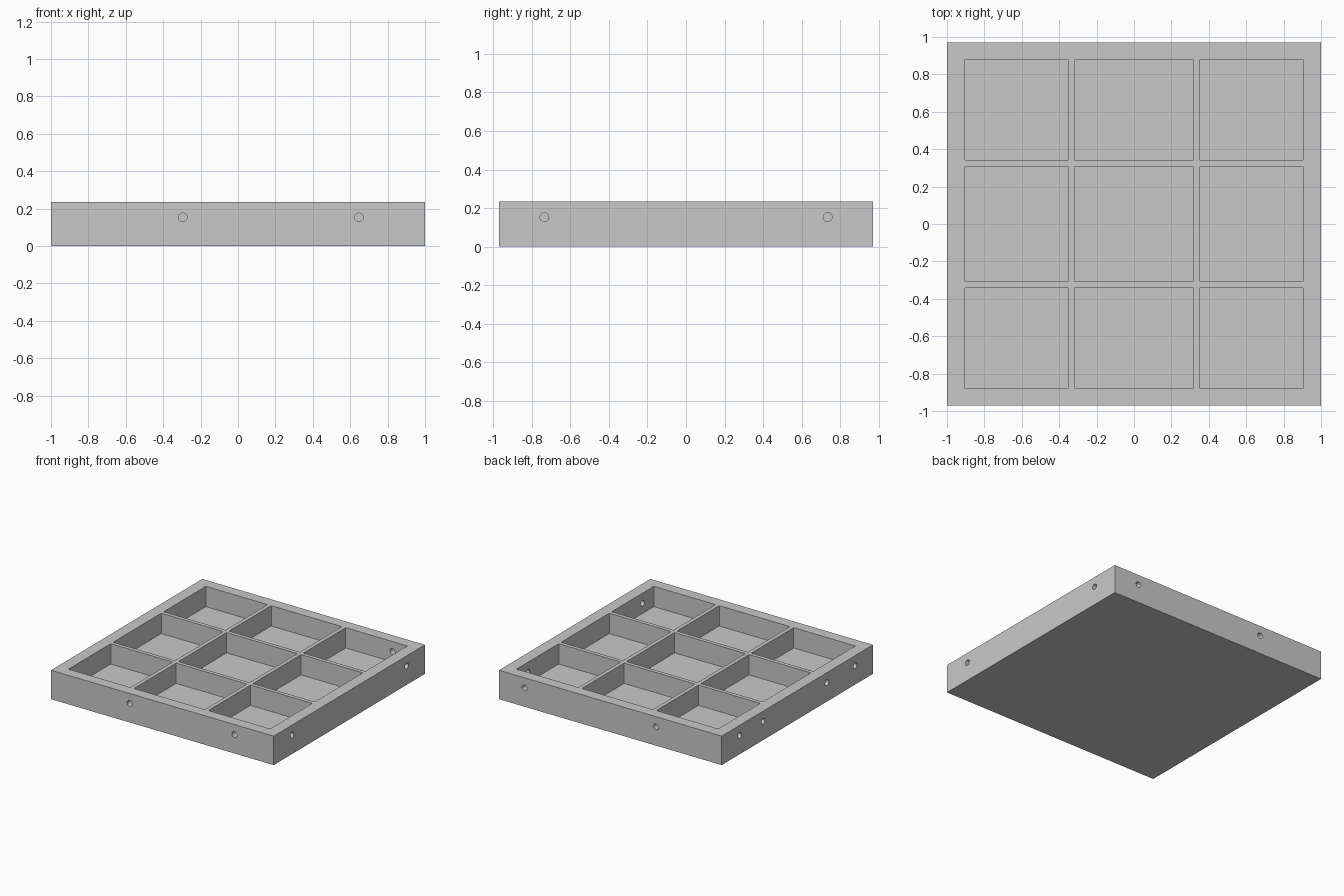
import bpy
import bmesh
from math import radians
from mathutils import Matrix, Vector

cube = bpy.data.objects.get("Cube")
if cube:
    bpy.data.objects.remove(cube, do_unlink=True)

HX, HY, HEIGHT, FLOOR = 1.0, 0.97, 0.235, 0.07
HOLE_Z, HOLE_R = 0.153, 0.023
BLIND, THROUGH = 0.06, 0.13      # hole depths

grey = bpy.data.materials.new("plain grey")
grey.use_nodes = True
colour = (0.584, 0.584, 0.584, 1)
grey.diffuse_color = colour
grey.node_tree.nodes["Principled BSDF"].inputs["Base Color"].default_value = colour


def add_box(bm, low, high, corner=0):
    """Box between two corners, optionally with rounded upright edges."""
    low, high = Vector(low), Vector(high)
    matrix = Matrix.Translation((low + high) / 2) @ Matrix.Diagonal((*(high - low), 1))
    verts = bmesh.ops.create_cube(bm, size=1, matrix=matrix)["verts"]
    if corner:
        edges = {e for v in verts for e in v.link_edges}
        upright = [e for e in edges if abs(e.verts[0].co.z - e.verts[1].co.z) > 0.01]
        bmesh.ops.bevel(bm, geom=upright, offset=corner, segments=2, profile=0.5,
                        affect="EDGES")


def add_hole(bm, point, inward, depth):
    """Round peg that starts just outside a wall and runs inward."""
    inward = Vector(inward)
    turn = inward.to_track_quat("Z", "Y").to_matrix().to_4x4()
    centre = Vector(point) + inward * (depth - 0.05) / 2
    bmesh.ops.create_cone(bm, cap_ends=True, segments=32, radius1=HOLE_R, radius2=HOLE_R,
                          depth=depth + 0.05, matrix=Matrix.Translation(centre) @ turn)


def make_object(name, bm):
    mesh = bpy.data.meshes.new(name)
    bmesh.ops.recalc_face_normals(bm, faces=bm.faces)
    bm.to_mesh(mesh)
    bm.free()
    mesh.materials.append(grey)
    obj = bpy.data.objects.new(name, mesh)
    bpy.context.collection.objects.link(obj)
    return obj


# Solid tray block
bm = bmesh.new()
add_box(bm, (-HX, -HY, 0), (HX, HY, HEIGHT))
tray = make_object("tray", bm)

# Three by three compartments
bm = bmesh.new()
for x0, x1 in ((-0.905, -0.35), (-0.318, 0.318), (0.35, 0.905)):
    for y0, y1 in ((-0.88, -0.34), (-0.308, 0.308), (0.34, 0.88)):
        add_box(bm, (x0, y0, FLOOR), (x1, y1, HEIGHT + 0.1), 0.006)
pockets = make_object("compartment_cutter", bm)

# Round holes in the four outer walls
bm = bmesh.new()
for x in (-0.295, 0.647):
    add_hole(bm, (x, -HY, HOLE_Z), (0, 1, 0), BLIND)
for x, depth in ((-0.41, BLIND), (0.77, THROUGH)):
    add_hole(bm, (x, HY, HOLE_Z), (0, -1, 0), depth)
for y in (-0.735, 0.735):
    add_hole(bm, (HX, y, HOLE_Z), (-1, 0, 0), THROUGH)
for y in (-0.74, -0.38, 0.44, 0.74):
    add_hole(bm, (-HX, y, HOLE_Z), (1, 0, 0), BLIND)
holes = make_object("wall_hole_cutter", bm)

# Cut the tray
bpy.ops.object.select_all(action="DESELECT")
bpy.context.view_layer.objects.active = tray
tray.select_set(True)
for cutter in (pockets, holes):
    cutter.hide_render = True
    cut = tray.modifiers.new(cutter.name, "BOOLEAN")
    cut.operation = "DIFFERENCE"
    cut.solver = "EXACT"
    cut.object = cutter
    bpy.ops.object.modifier_apply(modifier=cut.name)
    bpy.data.objects.remove(cutter, do_unlink=True)

bpy.ops.object.shade_smooth_by_angle(angle=radians(15))
